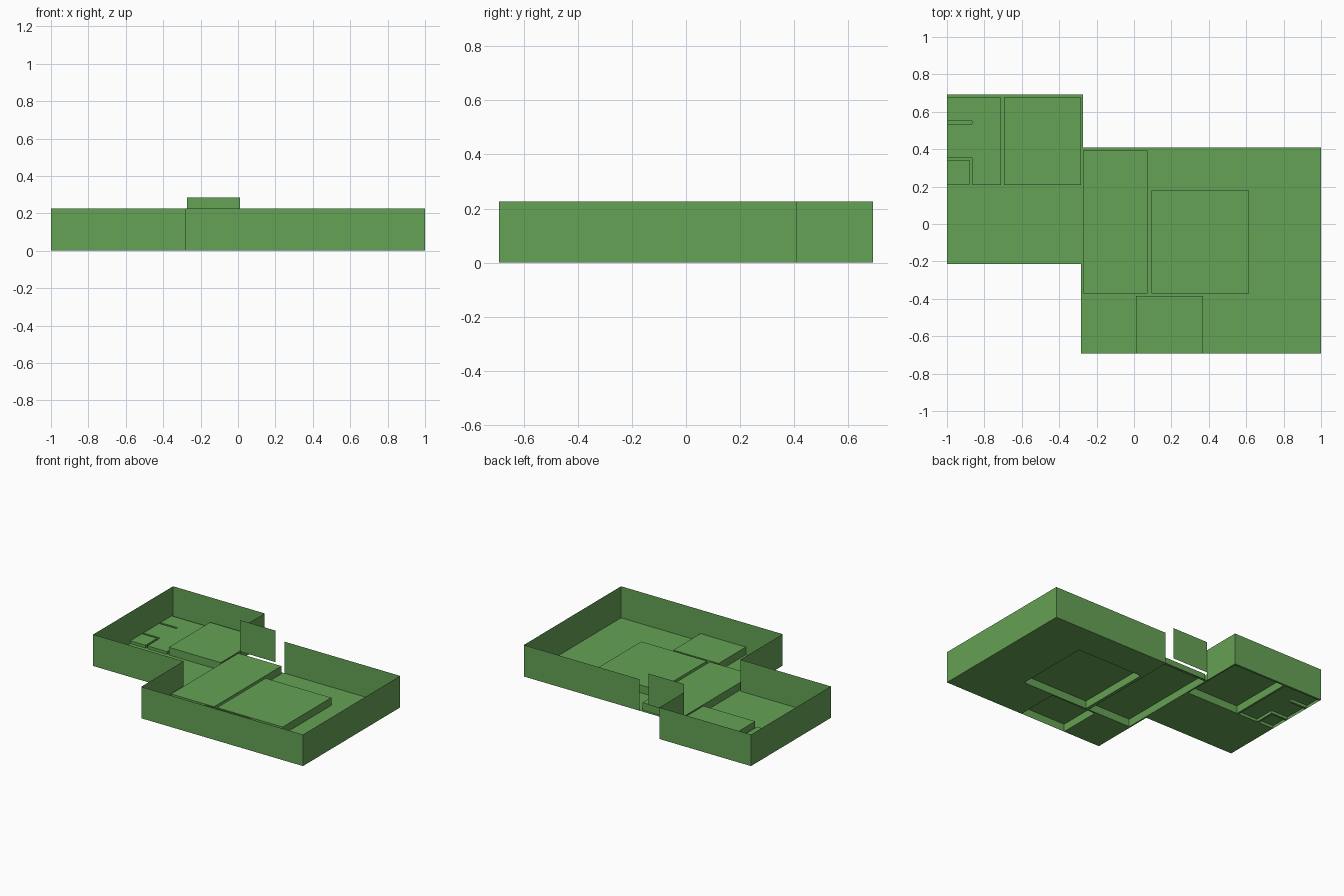
import bpy, bmesh

if "Cube" in bpy.data.objects:
    bpy.data.objects.remove(bpy.data.objects["Cube"])

green = bpy.data.materials.new("green")
green.diffuse_color = (0.13, 0.36, 0.09, 1)
green.use_nodes = True
green.node_tree.nodes["Principled BSDF"].inputs["Base Color"].default_value = green.diffuse_color

WALL = 0.226
STEP = 0.055   # raised room floors
LOW = 0.02     # small washroom floor

# room footprints: x0, y0, x1, y1
ROOMS = [(-1, -0.213, -0.273, 0.692), (-0.283, -0.692, 1, 0.41)]
# raised areas: x0, y0, x1, y1, height (later entries override)
RAISED = [
    (-0.695, 0.208, -0.283, 0.677, STEP),
    (-0.272, -0.372, 0.071, 0.392, STEP),
    (0.094, -0.372, 0.615, 0.179, STEP),
    (0.01, -0.692, 0.37, -0.384, STEP),
    (-1, 0.208, -0.71, 0.677, LOW),
    (-1, 0.535, -0.865, 0.55, 0),       # partition slot
    (-1, 0.208, -0.865, 0.355, 0),      # slot round the closet
    (-1, 0.208, -0.88, 0.341, LOW),     # closet floor
]


def inside(r, x, y):
    return r[0] < x < r[2] and r[1] < y < r[3]


def height(x, y):
    if not any(inside(r, x, y) for r in ROOMS):
        return None
    h = 0
    for r in RAISED:
        if inside(r, x, y):
            h = r[4]
    return h


def finish(bm, name):
    bmesh.ops.remove_doubles(bm, verts=bm.verts, dist=1e-5)
    me = bpy.data.meshes.new(name)
    bm.to_mesh(me)
    bm.free()
    me.materials.append(green)
    ob = bpy.data.objects.new(name, me)
    bpy.context.collection.objects.link(ob)
    return ob


def quad(bm, *pts):
    bm.faces.new([bm.verts.new(p) for p in pts])


# stepped floor: one sheet with risers wherever the level changes
xs = sorted({r[i] for r in ROOMS + RAISED for i in (0, 2)})
ys = sorted({r[i] for r in ROOMS + RAISED for i in (1, 3)})
bm = bmesh.new()
for x0, x1 in zip(xs, xs[1:]):
    for y0, y1 in zip(ys, ys[1:]):
        cx, cy = (x0 + x1) / 2, (y0 + y1) / 2
        h = height(cx, cy)
        if h is None:
            continue
        quad(bm, (x0, y0, h), (x1, y0, h), (x1, y1, h), (x0, y1, h))
        for nx, ny, a, b in ((x1 + 1e-4, cy, (x1, y0), (x1, y1)),
                             (x0 - 1e-4, cy, (x0, y1), (x0, y0)),
                             (cx, y1 + 1e-4, (x1, y1), (x0, y1)),
                             (cx, y0 - 1e-4, (x0, y0), (x1, y0))):
            n = height(nx, ny)
            if n is not None and n < h:
                quad(bm, (*a, n), (*b, n), (*b, h), (*a, h))
finish(bm, "stepped_floor")


# thin wall sheets following a path
def wall(name, path, z0, z1):
    bm = bmesh.new()
    for a, b in zip(path, path[1:]):
        quad(bm, (*a, z0), (*b, z0), (*b, z1), (*a, z1))
    finish(bm, name)


wall("outer_wall", [(-0.273, 0.41), (-0.273, 0.692), (-1, 0.692), (-1, -0.213),
                    (-0.283, -0.213), (-0.283, -0.692), (1, -0.692),
                    (1, 0.41), (0.08, 0.41)][::1], 0, WALL)
wall("raised_wall_panel", [(0.01, 0.41), (-0.273, 0.41)], 0.06, 0.286)
